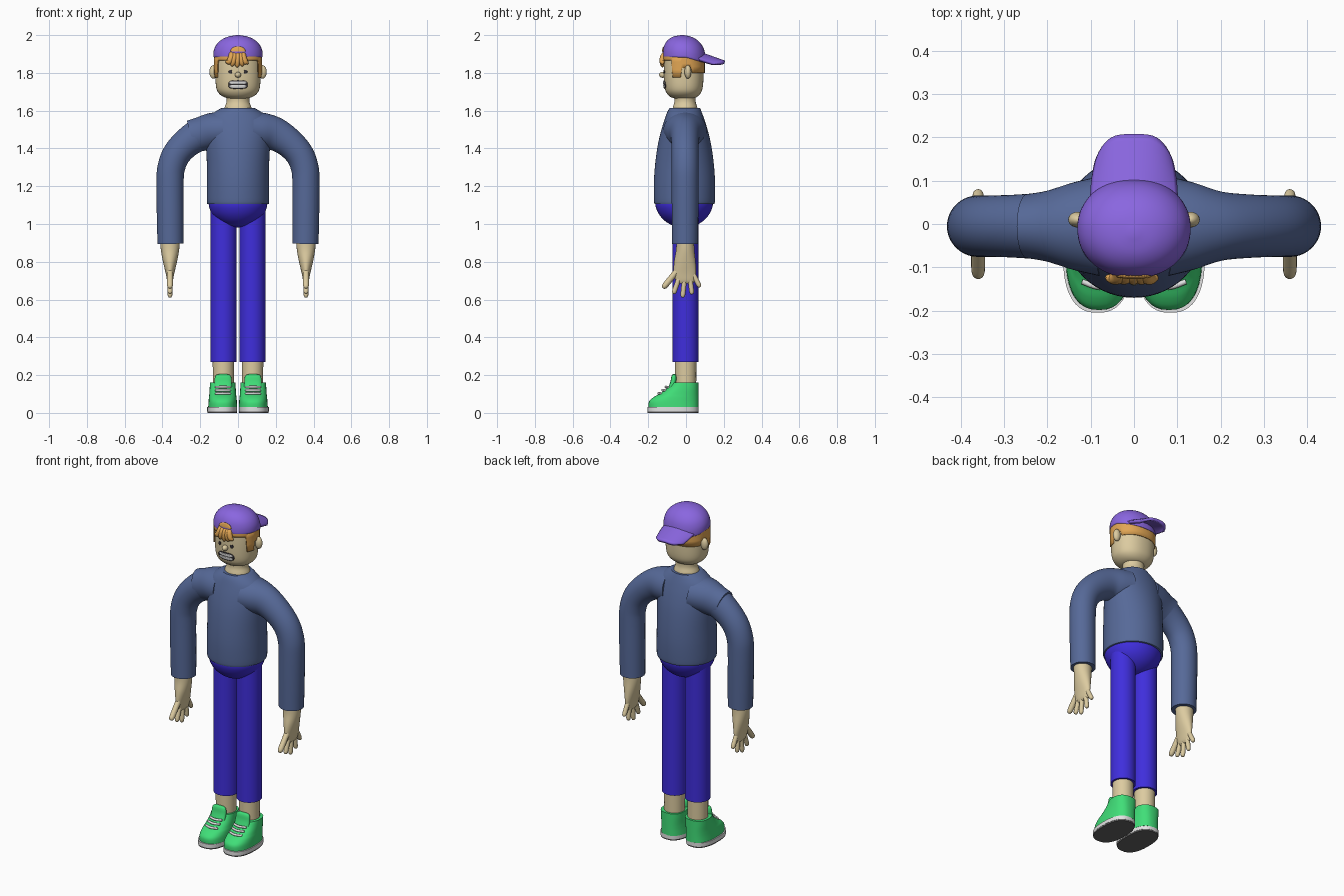
import bpy, bmesh, math
from mathutils import Vector
from mathutils.bvhtree import BVHTree

if "Cube" in bpy.data.objects:
    bpy.data.objects.remove(bpy.data.objects["Cube"])


def material(name, hex_code):
    m = bpy.data.materials.new(name)
    srgb = [int(hex_code[i:i + 2], 16) / 255 for i in (0, 2, 4)]
    m.diffuse_color = [((c + .055) / 1.055) ** 2.4 if c > .04 else c / 12.92 for c in srgb] + [1]
    m.use_nodes = True
    m.node_tree.nodes["Principled BSDF"].inputs["Base Color"].default_value = m.diffuse_color
    return m


SKIN = material("skin", "DCCBA0")
SWEATER = material("sweater_blue", "566998")
PANTS = material("pants_blue", "3F2EDC")
GREEN = material("shoe_green", "40DE78")
PURPLE = material("cap_purple", "8A66E0")
HAIR = material("hair_orange", "E2A654")
WHITE = material("white", "E2E2E2")
GREY = material("outsole_grey", "646464")
DARK = material("dark", "38343A")


def make(name, bm, mat):
    bmesh.ops.recalc_face_normals(bm, faces=bm.faces)
    me = bpy.data.meshes.new(name)
    bm.to_mesh(me)
    bm.free()
    me.materials.append(mat)
    ob = bpy.data.objects.new(name, me)
    bpy.context.collection.objects.link(ob)
    return ob


def superpoint(t, p):
    c, s = math.cos(t), math.sin(t)
    return (math.copysign(abs(c) ** (2 / p), c), math.copysign(abs(s) ** (2 / p), s))


def smooth_rings(rings, steps):
    """Catmull-Rom interpolation of (x, y, z, a, b) rings."""
    out = []
    for i in range(len(rings) - 1):
        q = [Vector(rings[min(max(i + k, 0), len(rings) - 1)]) for k in (-1, 0, 1, 2)]
        for j in range(steps):
            t = j / steps
            out.append(q[1] + t * (q[2] - q[0]) / 2
                       + t * t * (2 * q[0] - 5 * q[1] + 4 * q[2] - q[3]) / 2
                       + t ** 3 * (3 * q[1] - q[0] - 3 * q[2] + q[3]) / 2)
    return out + [Vector(rings[-1])]


def loft(name, rings, mat, p=2, n=40, steps=4, upright=False):
    """Closed skin through elliptical rings; b is the radius along y."""
    rs = smooth_rings(rings, steps)
    bm = bmesh.new()
    loops = []
    for i, r in enumerate(rs):
        c = Vector(r[:3])
        t = Vector(rs[min(i + 1, len(rs) - 1)][:3]) - Vector(rs[max(i - 1, 0)][:3])
        t = Vector((0, 0, 1)) if upright else t.normalized()
        b = Vector((0, 1, 0))
        b = (b - t * b.dot(t)).normalized()
        a = b.cross(t)
        loop = []
        for k in range(n):
            u, v = superpoint(2 * math.pi * k / n, p)
            loop.append(bm.verts.new(c + a * u * max(r[3], .001) + b * v * max(r[4], .001)))
        loops.append(loop)
    for l0, l1 in zip(loops, loops[1:]):
        for k in range(n):
            bm.faces.new((l0[k], l0[(k + 1) % n], l1[(k + 1) % n], l1[k]))
    bm.faces.new(loops[0])
    bm.faces.new(loops[-1])
    return make(name, bm, mat)


def stack(name, rows, mat, cx=0, **kw):
    """Upright loft from (z, cy, rx, ry) rows."""
    return loft(name, [(cx, cy, z, rx, ry) for z, cy, rx, ry in rows], mat, upright=True, **kw)


def ball(name, loc, scale, mat):
    bm = bmesh.new()
    bmesh.ops.create_uvsphere(bm, u_segments=24, v_segments=16, radius=1)
    for v in bm.verts:
        v.co = Vector([v.co[i] * scale[i] + loc[i] for i in range(3)])
    return make(name, bm, mat)


def decal(name, target, outline, centre, mat, off):
    """Thin plate projected from the front on to the target."""
    me = target.data
    tree = BVHTree.FromPolygons([v.co for v in me.vertices], [tuple(f.vertices) for f in me.polygons])
    bm = bmesh.new()

    def vert(s, o):
        x, z = centre[0] + s * o[0], centre[1] + s * o[1]
        hit = tree.ray_cast(Vector((x, -1, z)), Vector((0, 1, 0)))[0]
        return bm.verts.new((x, hit.y - off, z))
    loops = [[vert(s, o) for o in outline] for s in (.15, .4, .7, 1)]
    n = len(outline)
    for l0, l1 in zip(loops, loops[1:]):
        for k in range(n):
            bm.faces.new((l0[k], l0[(k + 1) % n], l1[(k + 1) % n], l1[k]))
    bm.faces.new(loops[0])
    ob = make(name, bm, mat)
    mod = ob.modifiers.new("thickness", 'SOLIDIFY')
    mod.thickness, mod.offset = .003, 0
    return ob


def oval(rx, rz, p=2, n=32):
    return [(rx * u, rz * v) for u, v in (superpoint(2 * math.pi * k / n, p) for k in range(n))]


# Head, neck
head = stack("head", [(1.662, -.012, .03, .03), (1.67, -.012, .07, .065), (1.69, -.012, .1, .088),
                      (1.72, -.012, .115, .1), (1.78, -.012, .12, .105), (1.86, -.012, .12, .105),
                      (1.92, -.012, .11, .1), (1.96, -.012, .07, .07)], SKIN, p=2.2, n=56)
stack("neck", [(1.59, -.005, .078, .07), (1.62, -.005, .07, .064), (1.65, -.005, .06, .056),
               (1.69, -.005, .064, .058)], SKIN)

# Face
ball("nose", (0, -.123, 1.79), (.016, .019, .016), SKIN)
for s, side in ((1, "left"), (-1, "right")):
    ball(side + "_ear", (s * .13, .01, 1.805), (.022, .018, .036), SKIN)
    decal(side + "_eye", head, oval(.009, .01), (s * .04, 1.806), DARK, .003)
decal("mouth", head, oval(.051, .023, 3), (0, 1.738), DARK, .002)
for i, z in enumerate((1.7475, 1.7285)):
    decal("teeth_row_%d" % i, head, oval(.044, .008, 4), (0, z), WHITE, .005)

# Hair band with sideburns, open over the face
bm = bmesh.new()
rows = []
for k in range(96):
    u, v = superpoint(2 * math.pi * k / 96, 2.2)
    x, y = .1225 * u, -.012 + .1075 * v
    low = 1.865 if y < -.07 else 1.775 if y < -.025 else 1.825 if y < .03 else 1.8
    rows.append([bm.verts.new((x, y, low + (1.9 - low) * j / 3)) for j in range(4)])
for k in range(96):
    r0, r1 = rows[k], rows[(k + 1) % 96]
    for j in range(3):
        bm.faces.new((r0[j], r1[j], r1[j + 1], r0[j + 1]))
hair = make("hair", bm, HAIR)
mod = hair.modifiers.new("thickness", 'SOLIDIFY')
mod.thickness, mod.offset = .008, 0

# Fringe curls
for i, (x0, x1, z1) in enumerate([(-.035, -.058, 1.85), (-.02, -.03, 1.835), (0, -.004, 1.83),
                                  (.015, .022, 1.835), (.028, .048, 1.845)]):
    loft("fringe_curl_%d" % i, [(x0, -.108, 1.905, .014, .012), (x0, -.122, 1.885, .016, .015),
                                ((x0 + x1) / 2, -.126, 1.86, .015, .014),
                                (x1, -.124, z1 + .007, .01, .009), (x1, -.121, z1, .002, .002)],
         HAIR, n=16)

# Backwards cap
cap = stack("cap", [(1.882, -.01, .127, .112), (1.89, -.01, .131, .115), (1.92, -.01, .128, .112),
                    (1.95, -.012, .114, .101), (1.975, -.016, .088, .079), (1.992, -.02, .052, .047),
                    (2.0, -.02, .008, .008)], PURPLE, p=2.1, n=64)
for v in cap.data.vertices:
    v.co.z -= max(0, v.co.y) * .3 * (2 - v.co.z) / .12
arch = [(.04 * math.cos(t), .026 * math.sin(t)) for t in (math.pi * k / 16 for k in range(17))]
decal("cap_opening", cap, arch, (0, 1.914), HAIR, .003)
bm = bmesh.new()
N, M = 24, 10
grid = []
for i in range(N + 1):
    u = -1 + 2 * i / N
    col = []
    for j in range(M + 1):
        v = j / M
        y = .05 + v * (.155 - .06 * abs(u) ** 4)
        x = u * (.097 - .014 * v * v)
        col.append(bm.verts.new((x, y, 1.912 - .055 * v - .035 * u * u * (1 - .6 * v))))
    grid.append(col)
for i in range(N):
    for j in range(M):
        bm.faces.new((grid[i][j], grid[i + 1][j], grid[i + 1][j + 1], grid[i][j + 1]))
brim = make("cap_brim", bm, PURPLE)
mod = brim.modifiers.new("thickness", 'SOLIDIFY')
mod.thickness, mod.offset = .016, 0

# Sweater body and pelvis
stack("sweater_body", [(1.105, -.008, .16, .156), (1.12, -.008, .165, .161), (1.22, -.008, .165, .162),
                       (1.32, -.008, .165, .155), (1.42, -.008, .17, .141), (1.5, -.008, .175, .122),
                       (1.56, -.008, .158, .103), (1.595, -.008, .12, .09), (1.615, -.006, .085, .08)],
      SWEATER, n=56)
stack("pelvis", [(1.12, -.01, .155, .152), (1.09, -.01, .153, .15), (1.05, -.01, .135, .132),
                 (1.015, -.01, .1, .1), (.99, -.01, .055, .055), (.982, -.01, .01, .01)], PANTS, n=48)

ARM = [(.08, 1.495, .1, .115), (.14, 1.49, .096, .1), (.2, 1.475, .088, .08), (.27, 1.43, .079, .073),
       (.325, 1.37, .075, .071), (.353, 1.3, .073, .071), (.36, 1.22, .072, .071),
       (.359, 1.05, .071, .07), (.357, .895, .069, .068)]
DIGITS = [(-.045, .755, -.122, .66, .016), (-.035, .72, -.066, .63, .013), (-.008, .71, -.018, .61, .013),
          (.02, .72, .032, .627, .013), (.035, .74, .074, .665, .013)]

for s, side in ((1, "left"), (-1, "right")):
    # Sleeve and hand
    loft(side + "_sleeve", [(s * x, -.005, z, a, b) for x, z, a, b in ARM], SWEATER)
    stack(side + "_hand", [(.91, -.004, .052, .047), (.86, -.004, .048, .049), (.8, -.006, .037, .057),
                           (.74, -.006, .023, .06), (.7, -.004, .015, .05), (.685, -.004, .007, .04)],
          SKIN, cx=s * .36)
    for i, (y0, z0, y1, z1, r) in enumerate(DIGITS):
        pts = [(0, r), (.5, r), (.85, r * .95), (.97, r * .6), (1, r * .1)]
        loft("%s_finger_%d" % (side, i), [(s * .36, y0 + (y1 - y0) * t, z0 + (z1 - z0) * t, q, q)
                                          for t, q in pts], SKIN, n=16)
    # Trouser leg and ankle
    stack(side + "_trouser_leg", [(.27, -.002, .069, .069), (1.1, -.002, .069, .069)], PANTS, cx=s * .076)
    stack(side + "_ankle", [(.12, -.002, .056, .056), (.3, -.002, .057, .057)], SKIN, cx=s * .077)

    # Shoe
    upper = [(z, (f + .067) / 2, w, (.067 - f) / 2) for z, f, w in
             ((.028, -.198, .077), (.06, -.196, .075), (.083, -.172, .073), (.1, -.142, .071),
              (.13, -.1, .069), (.16, -.074, .067))]
    stack(side + "_shoe_upper", upper, GREEN, cx=s * .081, p=2.5)
    stack(side + "_shoe_sole", [(.008, -.069, .08, .136), (.03, -.069, .08, .136)],
          WHITE, cx=s * .084, p=2.5, steps=1)
    stack(side + "_shoe_outsole", [(0, -.069, .078, .134), (.009, -.069, .079, .135)],
          GREY, cx=s * .084, p=2.5, steps=1)
    stack(side + "_shoe_tongue", [(.11, -.085, .046, .02), (.16, -.068, .046, .016),
                                  (.19, -.064, .043, .014), (.202, -.063, .034, .01),
                                  (.205, -.063, .02, .004)], GREEN, cx=s * .079, p=2.6)
    for i, (y, z) in enumerate(((-.145, .103), (-.124, .12), (-.106, .137))):
        loft("%s_lace_%d" % (side, i), [(s * .08 - .04, y + .012, z, .006, .006), (s * .08, y, z, .007, .007),
                                        (s * .08 + .04, y + .012, z, .006, .006)], WHITE, n=12)

# Raised shoulder seam on one side
loft("right_shoulder", [(-.08, -.005, 1.495, .1, .115), (-.14, -.005, 1.49, .097, .101),
                        (-.2, -.005, 1.475, .09, .082), (-.247, -.005, 1.462, .088, .074)], SWEATER)

bpy.ops.object.select_all(action='SELECT')
bpy.context.view_layer.objects.active = head
bpy.ops.object.shade_smooth_by_angle(angle=math.radians(40))
